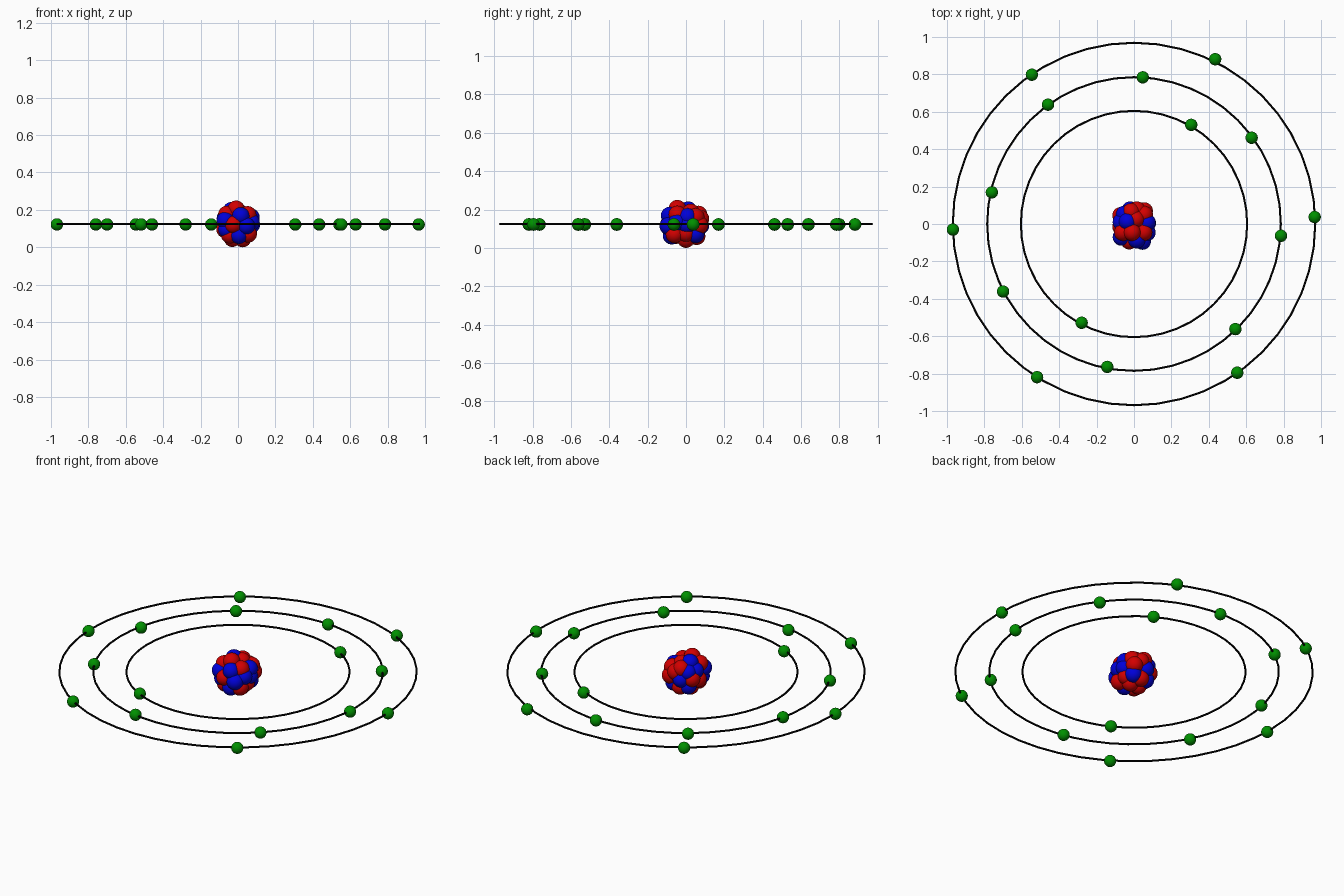
import bpy

CZ = 0.126       # nucleus centre height
ORBIT_Z = 0.125  # orbit plane height


def material(name, rgb):
    m = bpy.data.materials.new(name)
    m.diffuse_color = (*rgb, 1)
    return m


RED = material("proton red", (0.65, 0, 0))
BLUE = material("neutron blue", (0, 0, 0.7))
GREEN = material("electron green", (0, 0.28, 0))
BLACK = material("orbit black", (0, 0, 0))


def finish(name, mat):
    ob = bpy.context.object
    ob.name = name
    ob.data.materials.append(mat)
    bpy.ops.object.shade_smooth()


def ball(name, loc, r, mat):
    bpy.ops.mesh.primitive_uv_sphere_add(segments=32, ring_count=16, radius=r, location=loc)
    finish(name, mat)


# Orbits with their electrons (radius, electron x and y)
shells = {
    "inner": (0.605, [(.306, .53), (-.28, -.528)]),
    "middle": (0.785, [(.629, .461), (.047, .784), (-.46, .638), (-.76, .169),
                       (-.70, -.361), (-.143, -.764), (.542, -.562), (.786, -.063)]),
    "outer": (0.969, [(.966, .037), (.434, .881), (-.546, .798),
                      (-.968, -.03), (-.518, -.819), (.552, -.795)]),
}
for shell, (radius, spots) in shells.items():
    bpy.ops.mesh.primitive_torus_add(location=(0, 0, ORBIT_Z), major_radius=radius, minor_radius=0.0055,
                                     major_segments=48, minor_segments=12)
    finish(shell + "_orbit", BLACK)
    for x, y in spots:
        ball(shell + "_electron", (x, y, ORBIT_Z - 0.003), 0.033, GREEN)

# Nucleus: packed balls, offsets from its centre
protons = [
    (-.01, -.045, .078), (-.015, .065, .048), (.055, .05, .035), (.052, -.045, .048),
    (-.06, -.045, .05), (-.025, -.09, -.005), (.055, -.06, -.055), (-.045, -.055, -.06),
    (.025, 0, -.08), (.055, .07, -.008), (-.07, .045, -.005), (-.07, -.015, -.03),
    (0, .055, -.065), (-.03, 0, -.078), (.055, 0, -.05), (.015, .075, .025), (.01, .025, .058),
]
neutrons = [
    (-.035, .012, .07), (.015, -.085, .042), (.07, .008, .035), (-.068, -.07, .018),
    (.045, -.092, -.012), (.07, -.045, .008), (.005, -.075, -.062), (.045, .05, -.055),
    (-.02, .075, -.01), (-.068, .01, .03), (-.045, .045, -.055),
    (.072, .005, -.005), (-.05, .052, .03), (-.06, -.06, -.03),
]
for name, mat, spots in (("proton", RED, protons), ("neutron", BLUE, neutrons)):
    for x, y, z in spots:
        ball(name, (x, y, CZ + z), 0.046, mat)
